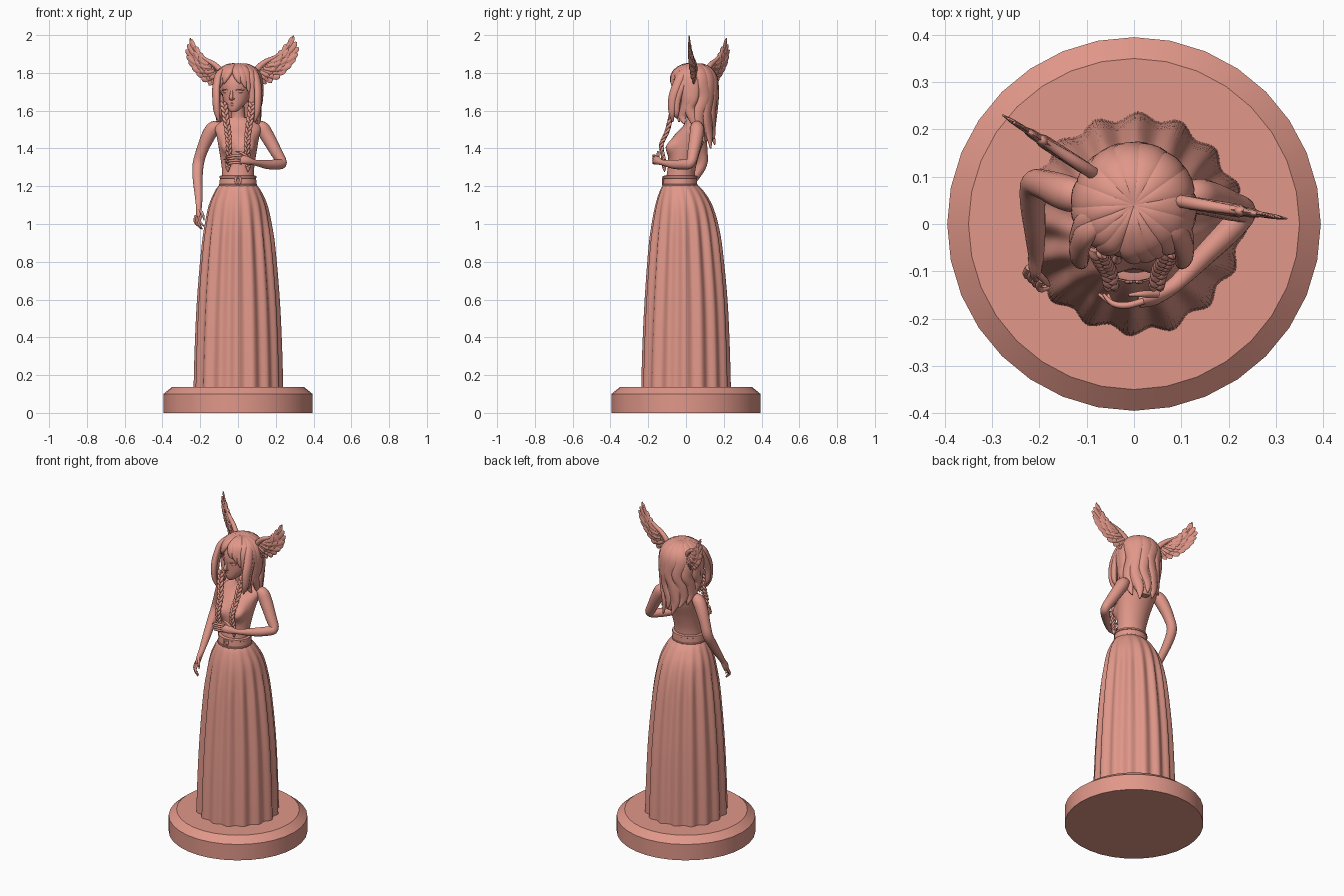
import bpy, bmesh, math, random
from mathutils import Vector, Matrix
random.seed(4)
TAU = 2 * math.pi
HEAD = Matrix.Translation((0, .04, 0)) @ Matrix.Rotation(math.radians(-17.5), 4, 'Z')
IDENT = Matrix.Identity(4)
CLAY = bpy.data.materials.new("clay")
CLAY.diffuse_color = (.75, .31, .25, 1)


def spline(ctrl, k):
    """Catmull-Rom through tuples of any size."""
    p = [ctrl[0]] + list(ctrl) + [ctrl[-1]]
    out = []
    for i in range(1, len(p) - 2):
        for s in range(k):
            t = s / k
            out.append([.5 * (2 * b + (c - a) * t + (2 * a - 5 * b + 4 * c - d) * t * t
                              + (3 * b - a - 3 * c + d) * t ** 3)
                        for a, b, c, d in zip(*p[i - 1:i + 3])])
    return out + [list(ctrl[-1])]


def skin(name, rings, M=IDENT, angle=50):
    """Skin equal-length rings into a closed mesh object."""
    bm = bmesh.new()
    vs = [[bm.verts.new(M @ Vector(p)) for p in r] for r in rings]
    n = len(vs[0])
    for a, b in zip(vs, vs[1:]):
        for j in range(n):
            bm.faces.new((a[j], a[(j + 1) % n], b[(j + 1) % n], b[j]))
    bm.faces.new(vs[0][::-1])
    bm.faces.new(vs[-1])
    bmesh.ops.recalc_face_normals(bm, faces=bm.faces)
    me = bpy.data.meshes.new(name)
    bm.to_mesh(me)
    bm.free()
    me.shade_smooth()
    me.set_sharp_from_angle(angle=math.radians(angle))
    me.materials.append(CLAY)
    ob = bpy.data.objects.new(name, me)
    bpy.context.collection.objects.link(ob)
    return ob


def loft(name, ctrl, n=32, k=4, M=IDENT, angle=50, wave=lambda a, z: 0):
    """Stack of ellipses: (z, cx, cy, rx, ry)."""
    rings = []
    for z, cx, cy, rx, ry in (spline(ctrl, k) if k > 1 else ctrl):
        ring = []
        for j in range(n):
            a = TAU * j / n
            w = wave(a, z)
            ring.append((cx + (rx + w) * math.cos(a), cy + (ry + w) * math.sin(a), z))
        rings.append(ring)
    return skin(name, rings, M, angle)


def sweep(name, ctrl, out=(0, -1, 0), n=10, k=5, M=IDENT):
    """Tube along (x, y, z, width, depth); depth is measured along out."""
    pts = spline(ctrl, k)
    rings = []
    for i, p in enumerate(pts):
        a, b = pts[max(i - 1, 0)], pts[min(i + 1, len(pts) - 1)]
        T = (Vector(b[:3]) - Vector(a[:3])).normalized()
        N = Vector(out)
        N = (N - T * N.dot(T)).normalized()
        B = T.cross(N)
        rings.append([Vector(p[:3]) + B * p[3] * math.cos(TAU * j / n) + N * p[4] * math.sin(TAU * j / n)
                      for j in range(n)])
    return skin(name, rings, M, 60)


def ball(name, c, r, M=IDENT):
    rows = [(c[2] - r[2] * math.cos(t), c[0], c[1], r[0] * math.sin(t), r[1] * math.sin(t))
            for t in [.05 + (math.pi - .1) * i / 12 for i in range(13)]]
    return loft(name, rows, 20, 1, M)


# plinth
loft("plinth", [(0, 0, 0, .395, .395), (.1, 0, 0, .395, .395), (.137, 0, 0, .35, .35)], 32, 1, angle=30)

# pleated skirt
def pleat(a, z):
    amp = .0085 * min(1, max(0, (1.23 - z) / .3))
    return amp * math.cos(16 * a + .6) + .25 * amp * math.cos(5 * a)
loft("skirt", [(.13, 0, 0, .229, .229), (.35, 0, 0, .223, .223), (.6, 0, 0, .211, .211),
               (.85, 0, -.003, .19, .19), (1.0, 0, -.006, .171, .17), (1.1, 0, -.012, .152, .147),
               (1.17, 0, -.022, .123, .117), (1.205, 0, -.03, .1, .092), (1.22, 0, -.032, .085, .08)],
     192, 4, wave=pleat)

# belt with rims and clasp
loft("belt", [(1.195, 0, -.031, .098, .09), (1.2, 0, -.031, .101, .093), (1.21, 0, -.031, .101, .093),
              (1.212, 0, -.031, .098, .09), (1.242, 0, -.03, .096, .088), (1.244, 0, -.03, .099, .091),
              (1.254, 0, -.03, .098, .09), (1.257, 0, -.03, .088, .08)], 48, 1, angle=40)
for s in (-1, 1):
    sweep("belt_clasp", [(s * .006, -.121, 1.252, .004, .004), (s * .013, -.122, 1.235, .007, .005),
                         (s * .006, -.122, 1.205, .004, .004)])

# bodice with bust, and neck
def bust(a, z):
    return sum(.036 * math.exp(-((a - math.radians(270 + s * 30)) / .36) ** 2 - ((z - 1.408) / .042) ** 2)
               for s in (-1, 1))
loft("bodice", [(1.24, 0, -.03, .084, .076), (1.30, 0, -.022, .086, .074), (1.38, 0, -.008, .098, .082),
                (1.46, 0, .018, .112, .085), (1.515, 0, .045, .122, .064), (1.545, 0, .05, .085, .05),
                (1.565, 0, .045, .045, .04)], 64, 6, wave=bust)
loft("neck", [(1.54, 0, .045, .046, .043), (1.58, 0, .04, .036, .036), (1.66, -.005, .03, .036, .038)], 20)

# lowered arm and hand
sweep("lowered_arm", [(-.085, .05, 1.515, .02, .02), (-.125, .06, 1.51, .036, .036), (-.155, .07, 1.47, .037, .037),
                      (-.19, .083, 1.39, .031, .031), (-.21, .085, 1.32, .028, .03), (-.214, .045, 1.25, .026, .027),
                      (-.209, -.02, 1.165, .021, .022), (-.207, -.065, 1.105, .015, .017),
                      (-.209, -.09, 1.065, .024, .014), (-.209, -.105, 1.035, .02, .011)], (1, .2, 0), 16)
for i in range(4):
    x, y = -.223 + .009 * i, -.092 - .009 * i
    e = (.985, .975, .972, .988)[i]
    sweep("lowered_finger", [(x, y, 1.045, .007, .007), (x - .006, y - .012, 1.02, .0068, .0068),
                             (x, y - .02, .5 * (1.02 + e), .006, .006), (x + .017, y - .016, e, .003, .003)],
          (1, 0, 0), 8)
sweep("lowered_thumb", [(-.203, -.105, 1.075, .007, .008), (-.186, -.122, 1.05, .007, .007),
                        (-.18, -.13, 1.02, .003, .003)], (1, 0, 0), 8)

# bent arm and hand across the waist
sweep("bent_arm", [(.085, .05, 1.515, .02, .02), (.125, .058, 1.51, .036, .036), (.155, .055, 1.465, .037, .037),
                   (.2, .04, 1.385, .032, .032), (.232, .025, 1.325, .027, .026), (.205, -.01, 1.315, .027, .027),
                   (.15, -.065, 1.316, .024, .023), (.09, -.125, 1.325, .015, .017),
                   (.045, -.155, 1.338, .023, .015), (.01, -.165, 1.342, .021, .011)], (.4, -.6, .2), 16)
for i in range(4):
    z, e = 1.36 - .0125 * i, (-.065, -.075, -.07, -.055)[i]
    sweep("bent_finger", [(.02, -.163, z, .007, .007), (-.015, -.172, z + .002, .007, .007),
                          (-.045, -.168, z - .002, .006, .006), (e, -.148, z - .006, .003, .003)], n=8)
sweep("bent_thumb", [(.05, -.148, 1.355, .008, .008), (.02, -.148, 1.376, .007, .007),
                     (-.012, -.15, 1.384, .003, .003)], n=8)

# head and face, built facing forward then turned
loft("head", [(1.592, 0, -.082, .012, .012), (1.6, 0, -.076, .026, .026), (1.62, 0, -.062, .043, .046),
              (1.65, 0, -.04, .063, .07), (1.69, 0, -.022, .076, .09), (1.74, 0, -.014, .08, .1),
              (1.79, 0, -.006, .076, .092), (1.83, 0, .005, .045, .055), (1.84, 0, .01, .01, .015)], 32, 4, HEAD)
sweep("nose", [(0, -.104, 1.715, .006, .006), (0, -.114, 1.69, .007, .008), (0, -.121, 1.668, .0105, .01),
               (0, -.106, 1.656, .008, .004)], n=12, M=HEAD)
for s in (-1, 1):
    ball("nostril", (s * .009, -.108, 1.663), (.006, .008, .005), HEAD)
    ball("eye", (s * .035, -.09, 1.701), (.019, .013, .010), HEAD)
    sweep("eyelid", [(s * .013, -.106, 1.700, .002, .003), (s * .033, -.104, 1.713, .003, .004),
                     (s * .06, -.082, 1.709, .002, .003)], M=HEAD)
for z, r in ((1.639, .0052), (1.630, .006)):
    sweep("lip", [(-.02, -.096, 1.636, .001, .002), (0, -.106, z, r, .006), (.02, -.096, 1.636, .001, .002)], M=HEAD)

# hair: scalp, back mass, then overlapping locks
ball("scalp", (0, .012, 1.738), (.106, .106, .106), HEAD)
loft("hair_mass", [(1.44, 0, .085, .03, .02), (1.5, 0, .08, .07, .03), (1.58, 0, .07, .092, .045),
                   (1.66, 0, .055, .1, .062), (1.76, 0, .04, .1, .075)], 32, 4, HEAD)


def lock(name, deg, end, shift=0, wav=0, wid=1):
    """Lock from the crown; deg 0 = back, 180 = front."""
    prof = [(0, 1.838, .008, .01), (.045, 1.836, .022, .014), (.09, 1.81, .034, .016)]
    if end < 1.69:
        prof += [(.113, 1.762, .038, .018), (.115, 1.68, .036, .019)]
        for t, r in ((.35, .109), (.7, .104)):
            prof.append((r, 1.68 + (end - 1.68) * t, .034 - .012 * t, .02 - .007 * t))
        prof.append((.112, end, .004, .004))
    else:
        prof += [(.109, .6 * 1.81 + .4 * end, .03, .014), (.116, .25 * 1.81 + .75 * end, .017, .009),
                 (.117, end, .003, .003)]
    ctrl = []
    for i, (r, z, w, d) in enumerate(prof):
        a = math.radians(deg + shift * i / 4 + (wav * math.sin(1.7 * i + deg) if i > 3 else 0))
        ctrl.append((r * math.sin(a), r * math.cos(a), z, w * wid, d))
    a = math.radians(deg + shift)
    sweep(name, ctrl, (math.sin(a), math.cos(a), .35), 14, 6, HEAD)


for i, d in enumerate((-98, -74, -49, -24, 0, 25, 49, 75, 98)):
    end = (1.52, 1.49, 1.47, 1.42, 1.45, 1.40, 1.43, 1.50, 1.53)[i]
    lock("back_lock", d, end, wav=9)
for s in (-1, 1):
    lock("side_lock", s * 118, 1.54, wav=2, wid=.8)
    lock("bangs_outer", s * 140, 1.695, -s * 6, wid=.8)
    lock("bangs_middle", s * 158, 1.72, -s * 13, wid=.8)
    lock("bangs_inner", s * 172, 1.742, -s * 12, wid=.75)
    # long curtain framing the face
    dx = -.012 if s < 0 else .002
    for off, end in ((0, 1.54), (.022, 1.56)):
        sweep("curtain_lock", [(s * .03, .03, 1.83, .01, .01), (s * .085 + dx, -.015 + off, 1.8, .024, .016),
                               (s * .103 + dx, -.05 + off, 1.73, .026, .018),
                               (s * .104 + dx, -.072 + off, 1.66, .024, .018),
                               (s * .1 + dx, -.075 + off, 1.59, .018, .014), (s * .085 + dx, -.07 + off, end, .004, .004)],
              (s, -.6, 0), 14, 6)

# three-strand braids
for s in (-1, 1):
    axis = spline([(s * .075, -.06, 1.64), (s * .066, -.08, 1.57), (s * .054, -.1, 1.49),
                   (s * .048, -.13, 1.42), (s * .05, -.12, 1.35), (s * .053, -.115, 1.3)], 12)
    for ph in range(3):
        ctrl = []
        for i, p in enumerate(axis):
            t = i * .5 + ph * TAU / 3
            f = 1 - .35 * i / len(axis)
            ctrl.append((p[0] + .013 * f * math.sin(t), p[1] + .006 * math.sin(2 * t), p[2], .009 * f, .009 * f))
        sweep("braid_strand", ctrl, n=8, k=2)
    sweep("braid_tip", [(s * .053, -.115, 1.31, .008, .008), (s * .054, -.115, 1.295, .011, .01),
                        (s * .053, -.113, 1.275, .002, .002)])

# head wings: layered feathers fanned from a leading edge
TIPS = [(.212, .19), (.228, .16), (.24, .132), (.234, .1), (.222, .07), (.2, .04), (.172, .01),
        (.14, -.02), (.1, -.042), (.06, -.048)]
for side, root, U in (("left", Vector((-.075, .1, 1.79)), Vector((-.84, .54, 0))),
                      ("right", Vector((.085, .05, 1.803)), Vector((.985, -.16, 0)))):
    U.normalize()
    V = Vector((0, 0, 1))
    N = U.cross(V)

    def at(u, v, w, d):
        return (*(root + U * u + V * v), w, d)
    for layer, (reach, thick) in enumerate(((1, .004), (.68, .008), (.42, .012))):
        for i, (tu, tv) in enumerate(TIPS):
            f = 1 - i / 9
            bu, bv = .015 + .085 * f, -.012 + .075 * f
            eu, ev = bu + (tu - bu) * reach, bv + (tv - bv) * reach
            mu, mv = bu + (eu - bu) * .6 + .01, bv + (ev - bv) * .6 - .012
            th = thick + .002 * (i % 2)
            sweep(side + "_wing_feather", [at(bu, bv, .013, th), at(mu, mv, .016, th),
                                           at(mu + (eu - mu) * .75, mv + (ev - mv) * .75, .014, th * .8),
                                           at(eu, ev, .004, .002)], N, 8, 4)
    sweep(side + "_wing_edge", [at(-.01, -.03, .018, .012), at(.02, .02, .017, .014), at(.06, .055, .014, .013),
                                at(.12, .085, .01, .01), at(.175, .13, .008, .007), at(.212, .194, .003, .003)], N, 10, 5)
